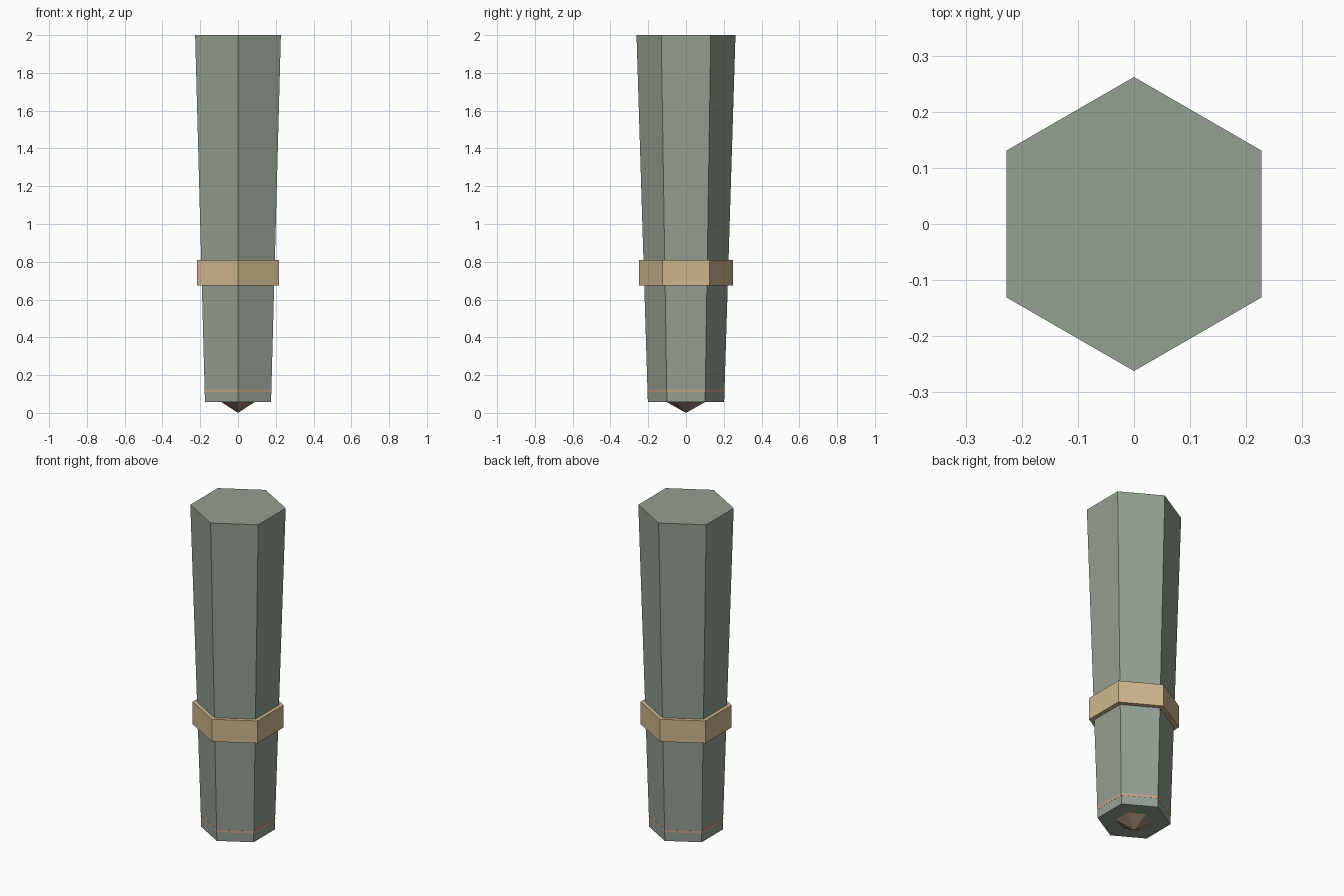
import bpy, bmesh
from math import sin, cos, pi

if "Cube" in bpy.data.objects:
    bpy.data.objects.remove(bpy.data.objects["Cube"])


def material(name, rgb):
    m = bpy.data.materials.new(name)
    m.diffuse_color = (*rgb, 1)
    m.use_nodes = True
    m.node_tree.nodes["Principled BSDF"].inputs["Base Color"].default_value = m.diffuse_color
    return m


def hex_loft(name, profile, mat, closed=False):
    """Six-sided loft through (radius, z) points, corners on the y axis.
    closed=True joins last ring to first (a hollow band), else ends are capped."""
    bm = bmesh.new()
    rings = []
    for r, z in profile:
        if r == 0:
            rings.append([bm.verts.new((0, 0, z))] * 6)
        else:
            rings.append([bm.verts.new((r * sin(i * pi / 3), r * cos(i * pi / 3), z))
                          for i in range(6)])
    pairs = list(zip(rings, rings[1:]))
    if closed:
        pairs.append((rings[-1], rings[0]))
    for a, b in pairs:
        for i in range(6):
            j = (i + 1) % 6
            bm.faces.new(list(dict.fromkeys((a[i], a[j], b[j], b[i]))))
    if not closed:
        for ring in (rings[0], rings[-1]):
            if len(set(ring)) == 6:
                bm.faces.new(ring)
    bmesh.ops.recalc_face_normals(bm, faces=bm.faces)
    me = bpy.data.meshes.new(name)
    bm.to_mesh(me)
    bm.free()
    me.materials.append(mat)
    ob = bpy.data.objects.new(name, me)
    bpy.context.collection.objects.link(ob)
    return ob


green = material("grey_green", (0.30, 0.35, 0.29))
tan = material("tan", (0.62, 0.47, 0.27))
copper = material("copper", (0.58, 0.36, 0.25))
brown = material("brown", (0.33, 0.23, 0.18))

# Tapered hexagonal shaft
hex_loft("shaft", [(0.202, 0.057), (0.262, 2.0)], green)

# Wide band around the shaft, fitted to its taper
hex_loft("band", [(0.220, 0.675), (0.250, 0.675), (0.250, 0.81), (0.224, 0.81)],
         tan, closed=True)

# Thin inlaid line near the bottom
hex_loft("thin_stripe", [(0.200, 0.111), (0.2045, 0.111), (0.2048, 0.125), (0.200, 0.125)],
         copper, closed=True)

# Pointed tip under the shaft
hex_loft("tip", [(0.103, 0.058), (0, 0.0)], brown)
